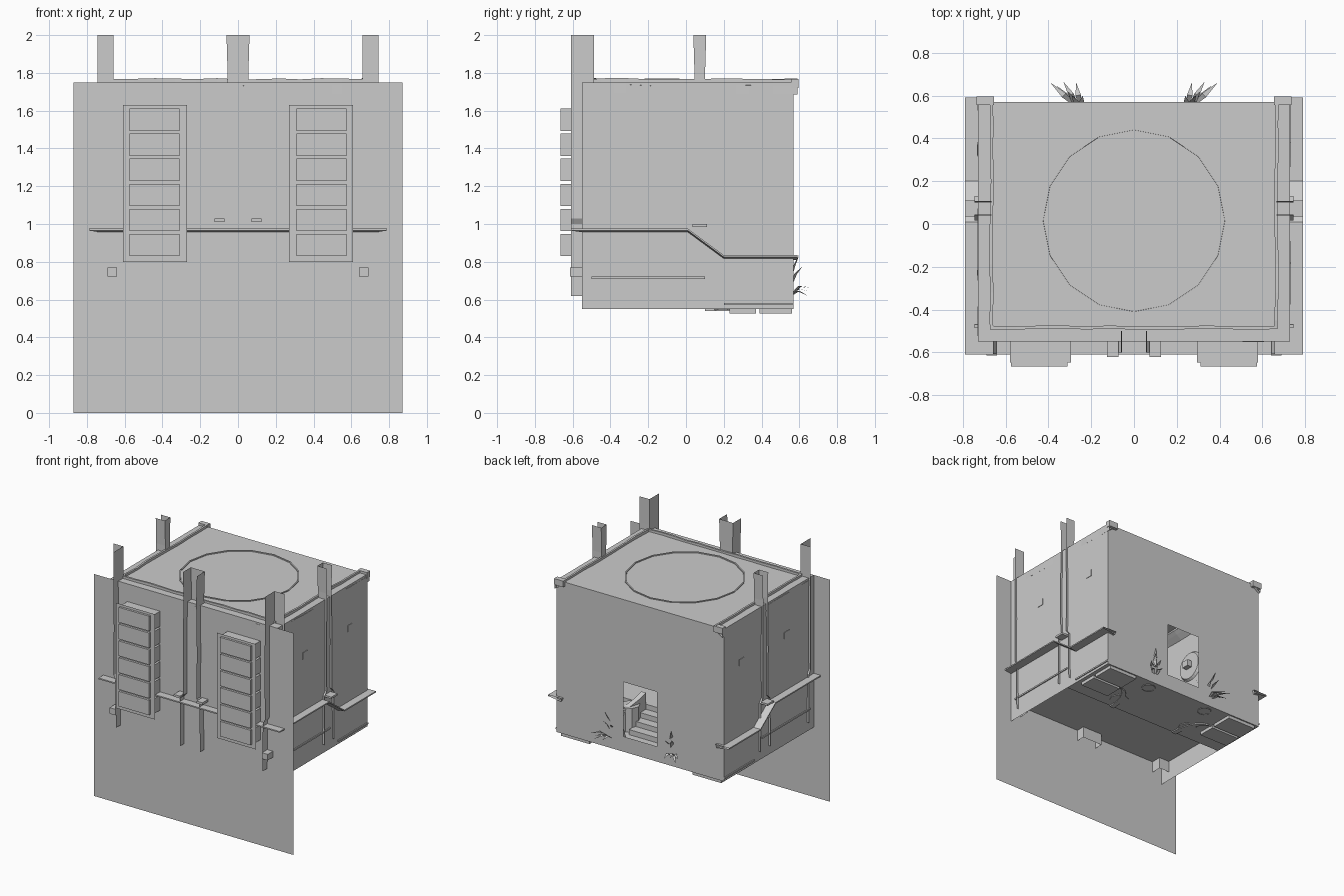
import bpy, math, random
from mathutils import Vector

if "Cube" in bpy.data.objects:
    bpy.data.objects.remove(bpy.data.objects["Cube"])

random.seed(4)
W, F, B = 0.73, -0.55, 0.57          # half width, front and back of the room
Z0, Z1 = 0.55, 1.75                  # wall bottom and ceiling


def mesh(name, verts, faces):
    me = bpy.data.meshes.new(name)
    me.from_pydata([tuple(v) for v in verts], [], faces)
    me.update()
    ob = bpy.data.objects.new(name, me)
    bpy.context.collection.objects.link(ob)
    return ob


def box(name, x0, x1, y0, y1, z0, z1):
    v = [(x, y, z) for z in (z0, z1) for y in (y0, y1) for x in (x0, x1)]
    return mesh(name, v, [(0, 2, 3, 1), (4, 5, 7, 6), (0, 1, 5, 4),
                          (1, 3, 7, 5), (3, 2, 6, 7), (2, 0, 4, 6)])


def grid(name, rows, closed=False):
    """Skin a list of equally long point rows with quads."""
    n = len(rows[0])
    faces = []
    for i in range(len(rows) - 1):
        for j in range(n if closed else n - 1):
            k = (j + 1) % n
            faces.append((i * n + j, i * n + k, (i + 1) * n + k, (i + 1) * n + j))
    return mesh(name, [p for r in rows for p in r], faces)


def disc_ring(c, r, n, z):
    return [(c[0] + r * math.sin(2 * math.pi * i / n),
             c[1] + r * math.cos(2 * math.pi * i / n), z) for i in range(n)]


def trim(name, profile, ys, xs, lift=lambda y: 0, jit=0.0, end=0.59):
    """Sweep a (distance from wall, z) profile along right, front and left walls."""
    path = [('s', 1, y) for y in ys] + [('c', 1, 0)] + [('f', x, 0) for x in xs]
    path += [('c', -1, 0)] + [('s', -1, y) for y in reversed(ys)]
    rows = []
    for kind, s, y in path:
        jd, jz = random.uniform(-jit, jit), random.uniform(-jit, jit)
        row = []
        for d, z in profile:
            e = d + jd
            if kind == 's':
                row.append((s * (W - e), y, z + jz + lift(y)))
            elif kind == 'c':
                row.append((s * (W - e), F + e, z + jz))
            else:
                row.append((s, F + e, z + jz))
        rows.append(row)
    ob = grid(name, rows, True)
    return ob


# outer shell: large front sheet, side walls, back wall with opening, ceiling
grid("front_wall", [[(-.87, F, 0), (.87, F, 0)], [(-.87, F, Z1), (.87, F, Z1)]])
for s in (-1, 1):
    grid("side_wall", [[(s * W, F, Z0), (s * W, B, Z0)], [(s * W, F, Z1), (s * W, B, Z1)]])
grid("ceiling", [[(-W, F, Z1), (W, F, Z1)], [(-W, B, Z1), (W, B, Z1)]])
xs, zs = (-W, -.147, .147, W), (Z0, .67, 1.1, Z1)
verts = [(x, B, z) for z in zs for x in xs]
mesh("back_wall", verts, [(j * 4 + i, j * 4 + i + 1, j * 4 + i + 5, j * 4 + i + 4)
                          for j in range(3) for i in range(3) if (i, j) != (1, 1)])

# ceiling ring
c = (0, 0.015)
grid("ceiling_ring", [disc_ring(c, .43, 16, 1.71), disc_ring(c, .435, 16, 1.757),
                      disc_ring(c, .425, 16, 1.757), disc_ring(c, .42, 16, 1.71)], True)

# crown moulding with a hand-carved wobble, poking through the ceiling
side_y = [.59 - i * .13 for i in range(9)]
front_x = [.55 - i * .11 for i in range(11)]
trim("crown_moulding", [(.0, 1.69), (.045, 1.72), (.072, 1.74), (.072, 1.769),
                        (.057, 1.769), (.057, 1.745), (0, 1.735)], side_y, front_x, jit=.004)
for s in (-1, 1):
    box("moulding_end", s * .655, s * .735, .555, .595, 1.72, 1.768)

# chair rail, stepping down with the floor towards the back
rail_lift = lambda y: -.14 * min(1, max(0, (y - .01) / .19))
trim("chair_rail", [(-.06, .965), (-.06, .975), (.06, .975), (.05, .95)],
     [.59, .45, .25, .2, .1, .01, -.2, -.4], [.4, 0, -.4], rail_lift)

# baseboard strip just through the side walls
for s in (-1, 1):
    box("baseboard", s * .69, s * .738, -.5, .1, .71, .722)
    box("lower_baseboard", s * .69, s * .738, .2, B, .57, .582)

# posts: open channels, wider below the rail: (z, spread, inset)
levels = [(.62, .03, .02), (1.0, .026, .018), (1.03, 0, 0),
          (1.4, .003, .002), (1.8, -.003, 0), (2.0, .003, 0)]
rows = [[(-.058 - w, -.6, z), (-.058 - w, -.5 + d, z), (.058 + w, -.5 + d, z),
         (.058 + w, -.6, z)] for z, w, d in levels]
grid("front_post", rows)
for s in (-1, 1):
    grid("side_post", [[(s * .745, .042 - w, z), (s * (.665 - d), .042 - w, z),
                        (s * (.665 - d), .104 + w, z), (s * .745, .104 + w, z)]
                       for z, w, d in levels])
    grid("corner_post", [[(s * (.66 - d), -.608, z), (s * (.66 - d), -.487 + d, z),
                          (s * .745, -.487 + d, z)] for z, w, d in levels])
    # small post collars
    box("post_collar", s * .072, s * .125, -.622, -.48, 1.01, 1.028)
    box("corner_foot", s * .64, s * .69, -.615, -.47, .722, .77)
    box("side_collar", s * .64, s * .79, .035, .11, .985, 1.0)

# shelf niches projecting from the front wall
for s in (-1, 1):
    grid("niche_back", [[(s * .27, -.648, .8), (s * .61, -.648, .8)],
                        [(s * .27, -.648, 1.63), (s * .61, -.648, 1.63)]])
    for i in range(6):
        z = .83 + i * .1325
        box("niche_shelf", s * .295, s * .58, -.647, -.50, z, z + .118)
        box("niche_book", s * .44, s * .575, -.665, -.647, z, z + .118)
        box("niche_book", s * .31, s * .44, -.665, -.647, z, z + .118)

# wall lamps: round plate on the wall with a square bracket through it
for s in (-1, 1):
    for y in (-.21, .35):
        ring = [(s * (W - .001), y + .118 * math.cos(a * math.pi / 12),
                 1.41 + .118 * math.sin(a * math.pi / 12)) for a in range(24)]
        inner = [(s * (W - .02), y + (p[1] - y) * .9, 1.41 + (p[2] - 1.41) * .9) for p in ring]
        mesh("lamp_plate", ring + inner, [tuple(range(24)), tuple(range(24, 48))] +
             [(i, (i + 1) % 24, 24 + (i + 1) % 24, 24 + i) for i in range(24)])
        box("lamp_bracket", s * .67, s * .734, y - .03, y + .03, 1.388, 1.438)

# raised floor, stairs and lower floor
grid("raised_floor", [[(-W, F, .71), (W, F, .71)], [(-W, .1, .71), (W, .1, .71)]])
for s in (-1, 1):
    grid("step_wall", [[(s * .28, .1, Z0), (s * W, .1, Z0)], [(s * .28, .1, .71), (s * W, .1, .71)]])
stair = [(.1, .71), (.1, .67), (.17, .67), (.17, .63), (.24, .63), (.24, .59), (.31, .59), (.31, .55)]
grid("stairs", [[(-.28, y, z) for y, z in stair], [(.28, y, z) for y, z in stair]])
grid("lower_floor", [[(-W, .1, Z0), (W, .1, Z0)], [(-W, B, Z0), (W, B, Z0)]])
for s in (-1, 1):
    for y0, y1 in ((.23, .37), (.39, .56)):
        box("floor_slab", s * .45, s * .7, y0, y1, .525, .55)
    # curved stair cheek with an octagonal end block
    arc = [(s * (.28 + .14 * (1 - math.cos(t * math.pi / 10))), .1 + .26 * math.sin(t * math.pi / 10))
           for t in range(6)]
    rows = []
    for i, (x, y) in enumerate(arc):
        top = .80 - .028 * i
        rows.append([(x, y, .54), (x, y, top), (x + s * .04, y, top), (x + s * .04, y, .54)])
    grid("stair_cheek", rows, True)
    o = (s * .33, .22)
    v = disc_ring(o, .07, 8, .545) + disc_ring(o, .07, 8, .74)
    mesh("stair_block", v, [tuple(range(8)), tuple(range(8, 16))] +
         [(i, (i + 1) % 8, 8 + (i + 1) % 8, 8 + i) for i in range(8)])

# potted plants whose leaves poke through the back wall
for s in (-1, 1):
    p = (s * .27, .49)
    ob = grid("plant_pot", [disc_ring(p, .05, 12, .545), disc_ring(p, .075, 12, .6),
                            disc_ring(p, .06, 12, .66), disc_ring(p, .045, 12, .66)], True)
    base = Vector((s * .25, .53, .60))
    tips = [(.39, .66, .665), (.36, .645, .62), (.33, .665, .66), (.31, .62, .78),
            (.29, .60, .84), (.27, .66, .64), (.2, .45, .83), (.34, .44, .78), (.24, .6, .75)]
    for x, y, z in tips:
        tip = Vector((s * x, y, z))
        mid = base.lerp(tip, .55) + Vector((0, 0, .035))
        side = (tip - base).cross(Vector((0, 0, 1)))
        side = side.normalized() * .013
        mesh("plant_leaf", [base, mid - side, tip, mid + side], [(0, 1, 3), (1, 2, 3)])
